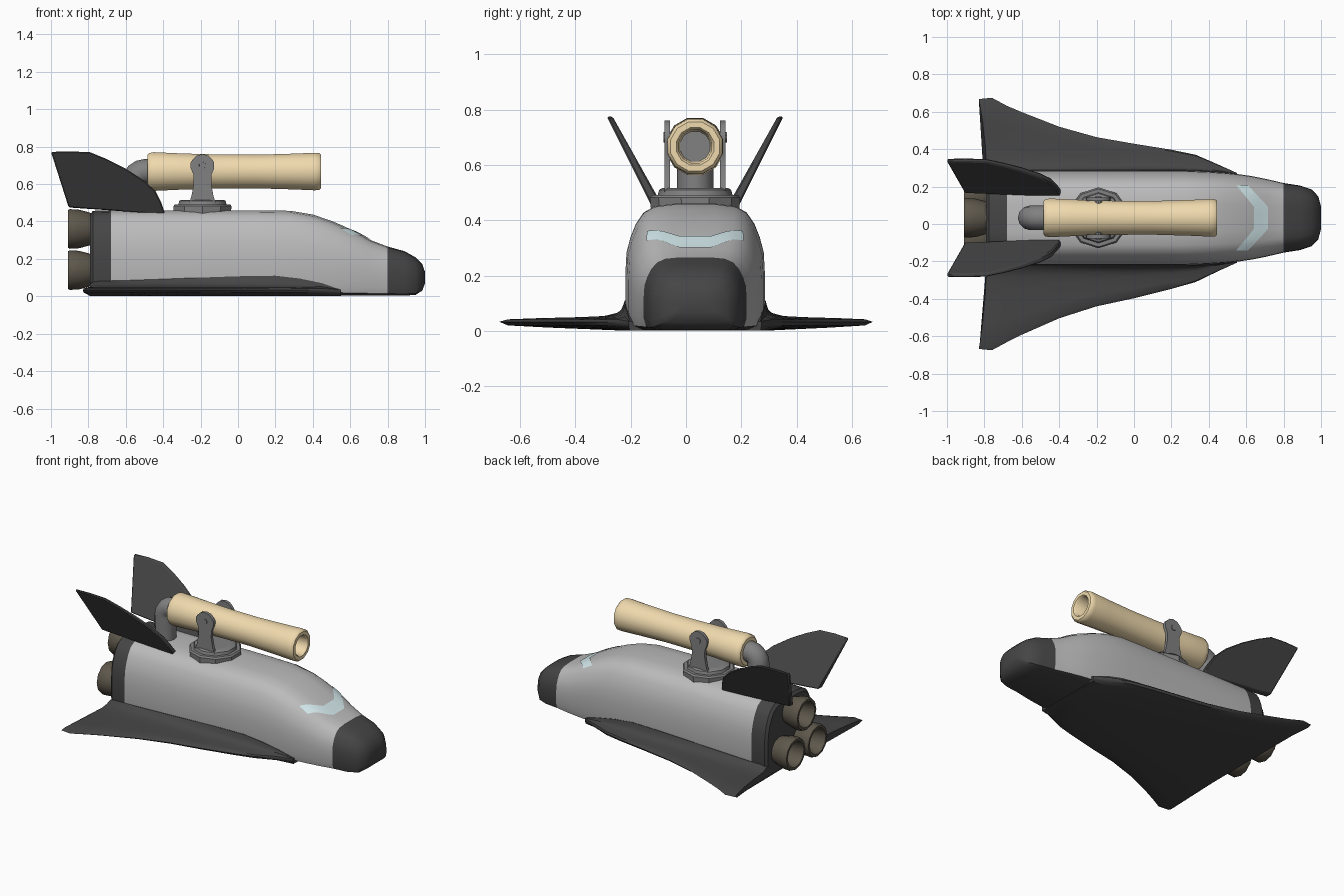
import bpy, bmesh
from math import pi, sin, cos, radians
from mathutils import Vector, Matrix
from mathutils.bvhtree import BVHTree

if "Cube" in bpy.data.objects:
    bpy.data.objects.remove(bpy.data.objects["Cube"])

CY = 0.033  # centre line of the hull


def mat(name, r, g, b):
    m = bpy.data.materials.new(name)
    m.diffuse_color = (r, g, b, 1)
    m.use_nodes = True
    m.node_tree.nodes["Principled BSDF"].inputs["Base Color"].default_value = m.diffuse_color
    return m


HULL = mat("hull_grey", .50, .50, .50)
DARK = mat("dark_tile", .06, .06, .06)
METAL = mat("mid_grey", .22, .22, .22)
BROWN = mat("nozzle_brown", .11, .095, .07)
CREAM = mat("cream", .87, .70, .42)
GLASS = mat("glass", .66, .82, .85)


def finish(name, bm, mats, angle=35, normals=True):
    if normals:
        bmesh.ops.recalc_face_normals(bm, faces=bm.faces)
    me = bpy.data.meshes.new(name)
    bm.to_mesh(me)
    bm.free()
    ob = bpy.data.objects.new(name, me)
    bpy.context.collection.objects.link(ob)
    for m in mats:
        me.materials.append(m)
    bpy.ops.object.select_all(action='DESELECT')
    ob.select_set(True)
    bpy.context.view_layer.objects.active = ob
    bpy.ops.object.shade_smooth_by_angle(angle=radians(angle))
    return ob


def loft(rings, caps=True, closed=False):
    bm = bmesh.new()
    vs = [[bm.verts.new(p) for p in r] for r in rings]
    n = len(vs[0])
    for i in range(len(vs) if closed else len(vs) - 1):
        a, b = vs[i], vs[(i + 1) % len(vs)]
        for j in range(n):
            bm.faces.new((a[j], a[(j + 1) % n], b[(j + 1) % n], b[j]))
    if caps and not closed:
        bm.faces.new(vs[0])
        bm.faces.new(vs[-1])
    return bm


def lathe(profile, sides, origin, axis='Z', closed=False, phase=0.0):
    """profile holds (distance along axis, radius)"""
    rings = []
    for d, r in profile:
        ring = []
        for k in range(sides):
            a = 2 * pi * k / sides + phase
            p = (d, r * cos(a), r * sin(a)) if axis == 'X' else (r * cos(a), r * sin(a), d)
            ring.append(Vector(p) + Vector(origin))
        rings.append(ring)
    return loft(rings, closed=closed)


# Fuselage: stations (x, bottom, top, half width)
stations = [(-.79, .02, .44, .235), (-.775, .008, .457, .25), (-.68, .004, .46, .252),
            (-.2, .004, .46, .252), (.1, .004, .46, .252), (.28, .004, .457, .252),
            (.4, .004, .437, .247), (.5, .004, .403, .24), (.57, .004, .373, .232),
            (.63, .004, .345, .223), (.71, .004, .300, .207), (.8, .004, .266, .186),
            (.89, .003, .241, .172), (.95, .008, .208, .152), (.985, .03, .172, .115),
            (1.0, .07, .13, .06)]
half = [(.8, 0), (.95, .04), (1, .16), (1, .45), (.985, .61), (.93, .73), (.85, .84),
        (.74, .93), (.58, .98), (.3, 1)]
section = half + [(-y, z) for y, z in reversed(half)]
bm = loft([[(x, CY + y * w, b + z * (t - b)) for y, z in section] for x, b, t, w in stations])
bmesh.ops.recalc_face_normals(bm, faces=bm.faces)
for f in bm.faces:
    c = f.calc_center_median()
    f.material_index = int(c.x > .8 or c.x < -.68 or f.normal.z < -.75)
tree = BVHTree.FromBMesh(bm)
finish("fuselage", bm, [HULL, DARK])

# Windscreen: chevron strip laid on the hull
bm = bmesh.new()
rows = []
for i in range(13):
    u = i / 6 - 1
    y = CY + .172 * u
    k = max(0, (abs(u) - .35) / .65)
    row = []
    for j in range(5):
        x = .64 - .095 * k + (.075 - .012 * k) * j / 4
        hit = tree.ray_cast(Vector((x, y, 1)), Vector((0, 0, -1)))
        row.append(bm.verts.new(hit[0] + hit[1] * .004))
    rows.append(row)
for a, b in zip(rows, rows[1:]):
    for j in range(4):
        bm.faces.new((a[j], a[j + 1], b[j + 1], b[j]))
finish("windscreen", bm, [GLASS])

# Wings: (x, reach, centre shift, body edge, fillet height)
wing = [(-.79, .668, 0, .252, .07), (-.76, .675, 0, .254, .08), (-.68, .632, 0, .255, .083),
        (-.6, .595, .003, .255, .085), (-.4, .512, .008, .255, .092), (-.2, .452, .012, .255, .1),
        (0, .413, .016, .255, .107), (.2, .372, .025, .255, .11), (.33, .34, .03, .254, .095),
        (.45, .285, .033, .246, .07), (.55, .24, .033, .236, .035)]
for s, side in ((1, "left"), (-1, "right")):
    rings = []
    for x, reach, shift, body, zr in wing:
        root, tip = CY + s * body, shift + s * reach
        d = tip - root
        ring = [(x, CY, .002), (x, CY, .012), (x, root - s * .03, zr)]
        for f, z in ((0, zr), (.06, .045 + (zr - .045) * .55), (.17, .045 + (zr - .045) * .25),
                     (.35, .05), (.7, .046), (.93, .042), (1, .033), (.93, .02), (.6, .012), (0, .001)):
            skew = -.04 * max(0, f) ** 2 if x < -.78 else 0
            ring.append((x + skew, root + d * f, min(z, zr)))
        rings.append(ring)
    finish(side + "_wing", loft(rings), [DARK])

# Tail fins: leaning plates, thicker at the root
outline = [(-1, .772), (-.9, .775), (-.79, .77), (-.7, .733), (-.6, .682), (-.5, .618),
           (-.44, .56), (-.41, .5), (-.39, .44), (-.55, .45), (-.905, .475)]
for s, side in ((1, "left"), (-1, "right")):
    rings = []
    for e in (-1, 1):
        rings.append([(x, CY + s * (.142 + .53 * (z - .46)) + e * (.02 - .03 * (z - .46)), z)
                      for x, z in outline])
    ob = finish(side + "_tail_fin", loft(rings), [DARK])
    bev = ob.modifiers.new("edge", 'BEVEL')
    bev.width = .006
    bev.segments = 1

# Engine nozzles: open bells
bell = [(-.76, .075), (-.80, .09), (-.85, .103), (-.90, .106), (-.91, .1), (-.91, .085),
        (-.90, .082), (-.84, .07), (-.80, .04), (-.80, .001), (-.76, .001)]
for i, (y, z) in enumerate(((0, .36), (.115, .14), (-.115, .14))):
    bm = lathe(bell, 12, (0, CY + y, z), 'X', True)
    finish("engine_nozzle_%d" % (i + 1), bm, [BROWN])

# Turret base
base = [(.44, .16), (.482, .163), (.492, .155), (.492, .135), (.51, .13), (.516, .12), (.516, .08)]
finish("turret_base", lathe(base, 10, (-.19, CY, 0), phase=pi / 10), [METAL])

# Yoke arms with pivot bolts
arm = [(-.07, .5), (-.058, .54), (-.047, .6), (-.048, .65), (-.063, .685), (-.063, .715)]
arc = [(.06 * cos(a), .705 + .055 * sin(a)) for a in [radians(d) for d in (150, 120, 90, 60, 30)]]
shape = arm + arc + [(-x, z) for x, z in reversed(arm)]
for s, side in ((1, "left"), (-1, "right")):
    y0 = CY + s * .1
    bm = loft([[(-.19 + x, y0 + e * .01, z) for x, z in shape] for e in (-1, 1)])
    bmesh.ops.create_cone(bm, cap_ends=True, segments=10, radius1=.022, radius2=.018, depth=.05,
                          matrix=Matrix.Translation((-.19, y0 - s * .01, .7))
                          @ Matrix.Rotation(s * -pi / 2, 4, 'X'))
    finish(side + "_yoke_arm", bm, [METAL])

# Launcher tube: hollow barrel with rounded rims
tube = [(-.485, .09), (-.475, .102), (-.45, .107), (-.3, .1), (-.1, .094), (.1, .093), (.3, .099),
        (.41, .104), (.435, .102), (.445, .092), (.445, .07), (.435, .062), (.30, .056),
        (.30, .001), (-.485, .001)]
finish("launcher_tube", lathe(tube, 12, (0, CY, .667), 'X', True, pi / 12), [CREAM], 40)
finish("bore_plug", lathe([(.29, .057), (.31, .057)], 12, (0, CY, .667), 'X', phase=pi / 12), [METAL])

# Feed pipe: elbow from the tube down into the hull
path = [(-.46, .667), (-.50, .667)]
path += [(-.50 - .055 * sin(a), .612 + .055 * cos(a)) for a in [radians(d) for d in (22, 45, 68, 90)]]
path += [(-.555, .43)]
rings = []
for i, (x, z) in enumerate(path):
    p, q = path[max(i - 1, 0)], path[min(i + 1, len(path) - 1)]
    t = Vector((q[0] - p[0], 0, q[1] - p[1])).normalized()
    up = t.cross(Vector((0, 1, 0)))
    r = .066
    rings.append([Vector((x, CY, z)) + Vector((0, 1, 0)) * r * cos(k * pi / 6) + up * r * sin(k * pi / 6)
                  for k in range(12)])
finish("feed_pipe", loft(rings), [METAL], 50)
